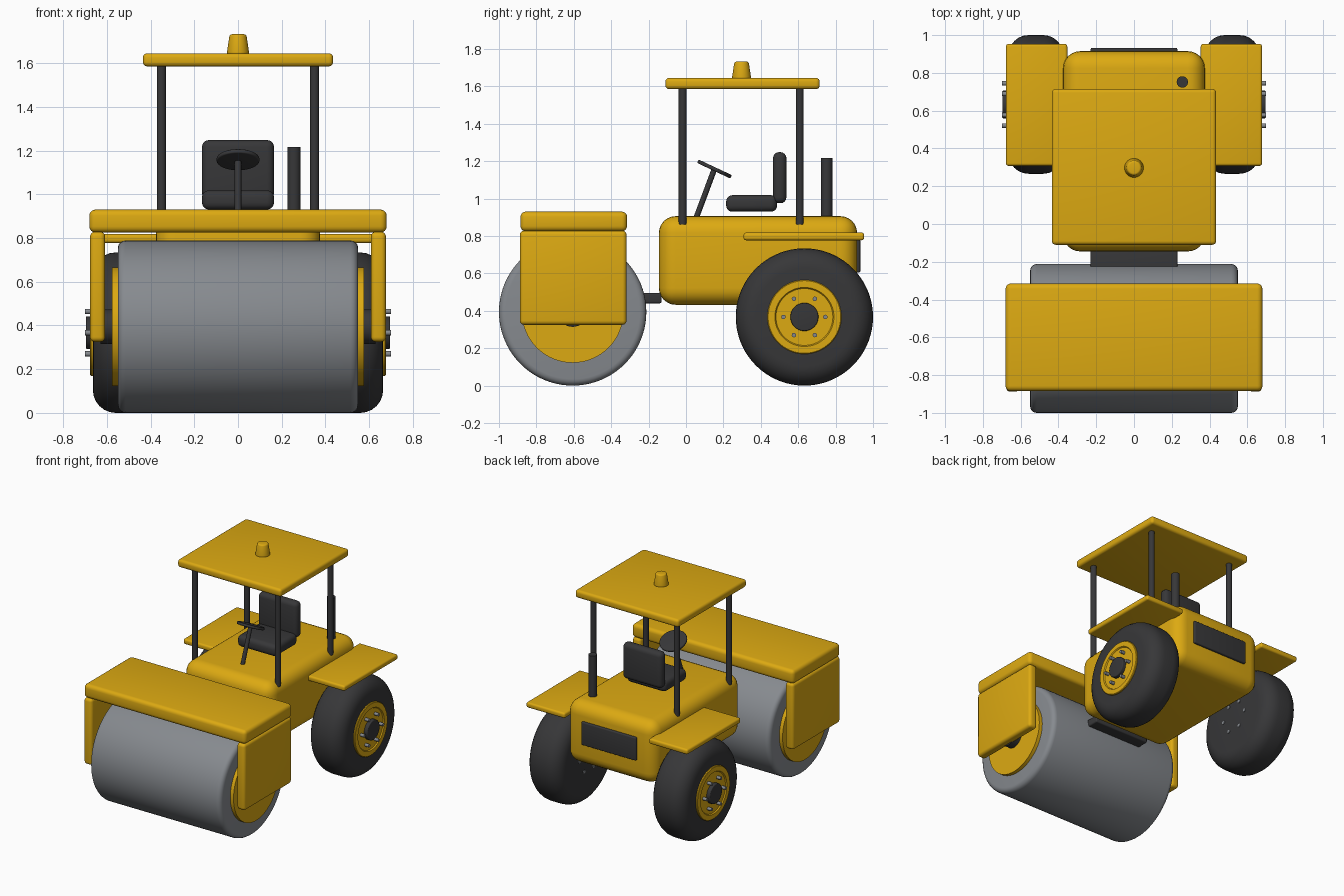
import bpy, bmesh, math
from mathutils import Matrix, Vector

if "Cube" in bpy.data.objects:
    bpy.data.objects.remove(bpy.data.objects["Cube"])


def material(name, rgb):
    m = bpy.data.materials.new(name)
    m.diffuse_color = (*rgb, 1)
    m.use_nodes = True
    m.node_tree.nodes["Principled BSDF"].inputs["Base Color"].default_value = m.diffuse_color
    return m


YELLOW = material("yellow paint", (0.72, 0.40, 0.006))
DARK = material("dark rubber", (0.038, 0.038, 0.04))
STEEL = material("grey steel", (0.24, 0.255, 0.275))


def finish(bm, name, mat):
    bmesh.ops.recalc_face_normals(bm, faces=bm.faces[:])
    me = bpy.data.meshes.new(name)
    bm.to_mesh(me)
    bm.free()
    me.materials.append(mat)
    ob = bpy.data.objects.new(name, me)
    bpy.context.collection.objects.link(ob)
    bpy.ops.object.select_all(action='DESELECT')
    ob.select_set(True)
    bpy.context.view_layer.objects.active = ob
    bpy.ops.object.shade_smooth_by_angle(angle=math.radians(35))
    return ob


def box(name, lo, hi, mat, bevel=0.01, segs=4):
    """Rounded box between two corners."""
    lo, hi = Vector(lo), Vector(hi)
    bm = bmesh.new()
    bmesh.ops.create_cube(bm, size=1)
    bmesh.ops.scale(bm, vec=hi - lo, verts=bm.verts[:])
    bmesh.ops.translate(bm, vec=(lo + hi) / 2, verts=bm.verts[:])
    bmesh.ops.bevel(bm, geom=bm.edges[:], offset=bevel, segments=segs,
                    profile=0.5, affect='EDGES', clamp_overlap=True)
    return finish(bm, name, mat)


def rod(name, a, b, r, mat, r2=None, bevel=0.0, segs=32):
    """Cylinder or cone from point a to point b."""
    a, b = Vector(a), Vector(b)
    bm = bmesh.new()
    bmesh.ops.create_cone(bm, cap_ends=True, segments=segs, radius1=r,
                          radius2=r if r2 is None else r2, depth=(b - a).length)
    if bevel:
        rims = [e for e in bm.edges if any(len(f.verts) > 4 for f in e.link_faces)]
        bmesh.ops.bevel(bm, geom=rims, offset=bevel, segments=4,
                        profile=0.5, affect='EDGES')
    rot = (b - a).to_track_quat('Z', 'Y').to_matrix().to_4x4()
    bm.transform(Matrix.Translation((a + b) / 2) @ rot)
    return finish(bm, name, mat)


def lathe(name, profile, centre, side, mat, segs=64):
    """Spin (x, radius) points about an axis along x."""
    bm = bmesh.new()
    vs = [bm.verts.new((side * x, r, 0)) for x, r in profile]
    es = [bm.edges.new(p) for p in zip(vs, vs[1:])]
    bmesh.ops.spin(bm, geom=vs + es, cent=(0, 0, 0), axis=(1, 0, 0),
                   angle=math.tau, steps=segs, use_duplicate=False)
    bmesh.ops.remove_doubles(bm, verts=bm.verts[:], dist=1e-5)
    bmesh.ops.translate(bm, vec=(0, *centre), verts=bm.verts[:])
    return finish(bm, name, mat)


# Front drum and its hood
DY, DZ, DR = -0.606, 0.394, 0.394
rod("drum", (-0.55, DY, DZ), (0.55, DY, DZ), DR, STEEL, bevel=0.035, segs=80)
box("drum_hood", (-0.68, -0.885, 0.825), (0.68, -0.315, 0.93), YELLOW, 0.028)

# Main body, hitch and rear grille
box("body", (-0.375, -0.145, 0.432), (0.375, 0.915, 0.906), YELLOW, 0.09, 6)
box("hitch", (-0.23, -0.29, 0.44), (0.23, -0.13, 0.495), DARK, 0.01)
box("rear_grille", (-0.23, 0.9, 0.605), (0.23, 0.932, 0.78), DARK, 0.008)

# Roof, beacon and exhaust
box("roof", (-0.435, -0.11, 1.585), (0.435, 0.715, 1.645), YELLOW, 0.02)
rod("beacon", (0, 0.297, 1.64), (0, 0.297, 1.732), 0.052, YELLOW, r2=0.038, bevel=0.01)
rod("exhaust", (0.256, 0.752, 0.88), (0.256, 0.752, 1.217), 0.03, DARK)

# Seat and steering
box("seat_cushion", (-0.165, 0.215, 0.93), (0.165, 0.487, 1.018), DARK, 0.032)
box("seat_back", (-0.165, 0.465, 0.975), (0.165, 0.537, 1.248), DARK, 0.032)
hub, tilt = Vector((0, 0.152, 1.158)), Vector((0, 0.424, 0.906))
rod("steering_column", (0, 0.052, 0.89), hub, 0.015, DARK)
rod("steering_wheel", hub - tilt * 0.01, hub + tilt * 0.01, 0.098, DARK, bevel=0.007, segs=48)

# Tyre cross-section with rounded shoulders
WY, WZ, WR, ROUND = 0.633, 0.367, 0.367, 0.105
X_IN, X_OUT = 0.375, 0.664
arc = [math.radians(a) for a in range(0, 91, 15)]
tyre = [(X_IN, 0)]
tyre += [(X_IN + ROUND * (1 - math.cos(a)), WR - ROUND * (1 - math.sin(a))) for a in arc]
tyre += [(X_OUT - ROUND * (1 - math.cos(a)), WR - ROUND * (1 - math.sin(a))) for a in reversed(arc)]
tyre += [(X_OUT, 0)]
rim = [(0.64, 0), (0.64, 0.198), (0.672, 0.198), (0.676, 0.194),
       (0.676, 0.158), (0.668, 0.152), (0.668, 0)]

for s, side in ((-1, "left"), (1, "right")):
    # Drum end cap, axle hub and side plate
    rod(side + "_drum_cap", (s * 0.53, DY, DZ), (s * 0.577, DY, DZ), 0.272, YELLOW, segs=64)
    rod(side + "_drum_hub", (s * 0.56, DY, DZ), (s * 0.63, DY, DZ), 0.08, DARK)
    xs = sorted((s * 0.608, s * 0.677))
    box(side + "_drum_plate", (xs[0], -0.888, 0.325), (xs[1], -0.318, 0.828), YELLOW, 0.022)

    # Rear wheel
    lathe(side + "_tyre", tyre, (WY, WZ), s, DARK, 72)
    lathe(side + "_rim", rim, (WY, WZ), s, YELLOW)
    rod(side + "_wheel_hub", (s * 0.65, WY, WZ), (s * 0.696, WY, WZ), 0.075, DARK, bevel=0.006)
    for i in range(6):
        a = i * math.tau / 6
        y, z = WY + 0.112 * math.cos(a), WZ + 0.112 * math.sin(a)
        rod(f"{side}_wheel_bolt_{i + 1}", (s * 0.37, y, z), (s * 0.7, y, z), 0.012, STEEL, segs=12)

    # Fender
    xs = sorted((s * 0.353, s * 0.678))
    box(side + "_fender", (xs[0], 0.308, 0.777), (xs[1], 0.953, 0.818), YELLOW, 0.014)

    # Canopy posts
    for y, end in ((-0.018, "front"), (0.608, "rear")):
        rod(f"{side}_{end}_post", (s * 0.35, y, 0.86), (s * 0.35, y, 1.6), 0.021, DARK, segs=24)
